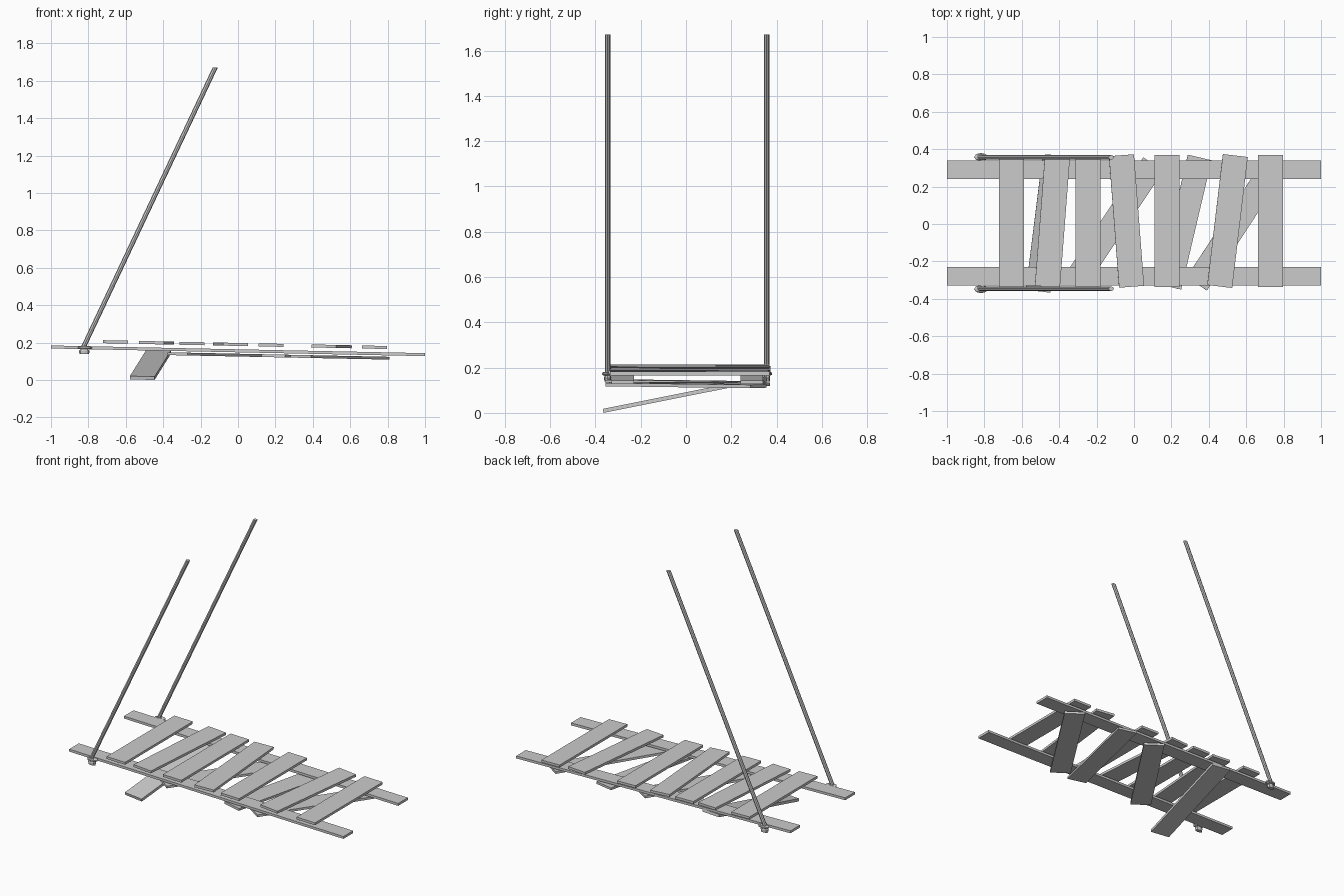
import bpy, bmesh
from math import radians, atan
from mathutils import Vector, Matrix

if "Cube" in bpy.data.objects:
    bpy.data.objects.remove(bpy.data.objects["Cube"])

SLOPE = -0.0205            # the whole deck sinks slightly towards +x
TILT = atan(-SLOPE)


def add_mesh(name, bm):
    mesh = bpy.data.meshes.new(name)
    bmesh.ops.recalc_face_normals(bm, faces=bm.faces)
    bm.to_mesh(mesh)
    bm.free()
    ob = bpy.data.objects.new(name, mesh)
    bpy.context.collection.objects.link(ob)
    return ob


def board(name, size, loc, yaw=0.0, roll=0.0, tilt=TILT):
    """Flat board: yaw about z, roll lifts the +y end, tilt follows the deck."""
    bm = bmesh.new()
    bmesh.ops.create_cube(bm, size=1, matrix=Matrix.Diagonal((*size, 1)))
    m = (Matrix.Translation(loc) @ Matrix.Rotation(tilt, 4, 'Y')
         @ Matrix.Rotation(roll, 4, 'X') @ Matrix.Rotation(radians(-yaw), 4, 'Z'))
    bm.transform(m)
    return add_mesh(name, bm)


def deck_z(x):
    return 0.156 + SLOPE * x


# long side rails
for side, y in (("front", -0.28), ("back", 0.29)):
    board(f"{side}_rail", (2.0, 0.1, 0.016), (0, y, deck_z(0)))

# walking planks: centre x, yaw in degrees
for i, (x, yaw) in enumerate([(-0.655, 0), (-0.436, 4.4), (-0.245, 0), (-0.04, -4.4),
                              (0.177, 0), (0.50, 6.8), (0.73, 0)]):
    board(f"top_plank_{i + 1}", (0.134, 0.705, 0.016), (x, 0.016, deck_z(x) + 0.034), yaw)

# bracing planks under the rails: x, y, yaw, length
for i, (x, y, yaw, length) in enumerate([(-0.11, 0.0, 33.7, 0.77), (0.27, 0.01, 13.2, 0.71),
                                         (0.545, 0.0, 33.2, 0.765)]):
    board(f"under_plank_{i + 1}", (0.13, length, 0.015), (x, y, deck_z(x) - 0.023), yaw)

# broken plank hanging down at the front
board("hanging_plank", (0.133, 0.725, 0.018), (-0.468, -0.005, 0.081), 7.0, radians(11.3), 0.0)


def tube(name, rings, sides=8):
    """Loft of rings: (centre, x radius, y radius), each ring horizontal."""
    bm = bmesh.new()
    loops = []
    for c, rx, ry in rings:
        geo = bmesh.ops.create_circle(bm, segments=sides, radius=1,
                                      matrix=Matrix.Translation(c) @ Matrix.Diagonal((rx, ry, 1, 1)))
        loops.append(geo["verts"])
    for a, b in zip(loops, loops[1:]):
        for k in range(sides):
            n = (k + 1) % sides
            bm.faces.new((a[k], a[n], b[n], b[k]))
    bm.faces.new(loops[0])
    bm.faces.new(loops[-1])
    return add_mesh(name, bm)


# slanted ropes with a knot at the outer edge of each rail
for side, y in (("front", -0.346), ("back", 0.356)):
    tube(f"{side}_rope", [(Vector((-0.822, y, 0.15)), 0.014, 0.012),
                          (Vector((-0.822, y, 0.185)), 0.014, 0.012),
                          (Vector((-0.122, y, 1.67)), 0.014, 0.012)])
    yk = y + (-0.002 if y < 0 else 0.002)
    tube(f"{side}_knot", [(Vector((-0.818, yk, z)), rx, ry) for z, rx, ry in
                          ((0.165, 0.028, 0.016), (0.169, 0.037, 0.022),
                           (0.177, 0.037, 0.022), (0.181, 0.028, 0.016))])
    tube(f"{side}_knot_tail", [(Vector((-0.822, y, z)), rx, ry) for z, rx, ry in
                               ((0.138, 0.026, 0.014), (0.155, 0.028, 0.016), (0.166, 0.02, 0.013))])
